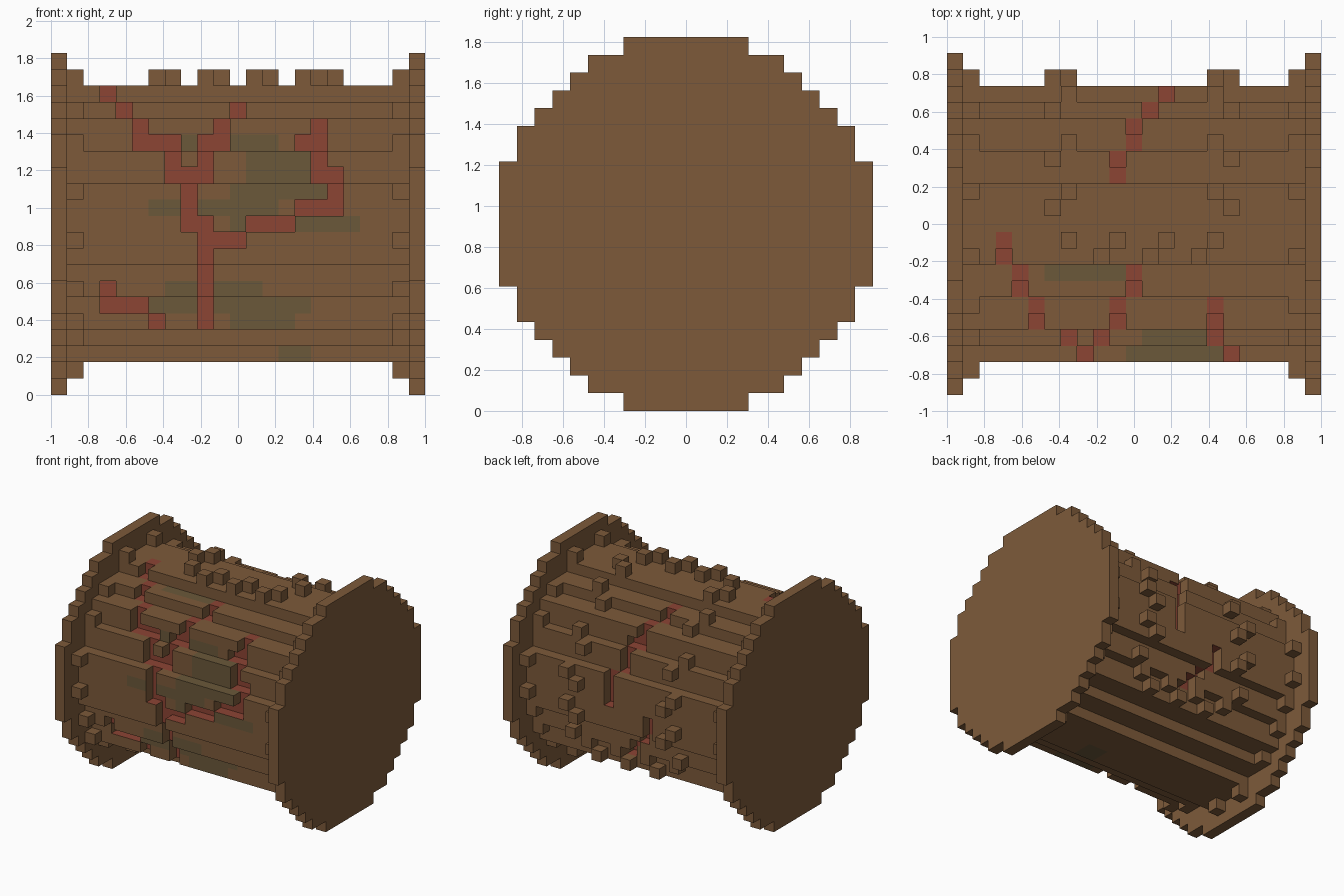
import bpy, bmesh
from mathutils import Vector

if "Cube" in bpy.data.objects:
    bpy.data.objects.remove(bpy.data.objects["Cube"], do_unlink=True)

S = 2 / 23                 # size of one block
MID = 10.5 * S             # height of the drum axis


def material(name, rgb):
    m = bpy.data.materials.new(name)
    m.use_nodes = True
    m.diffuse_color = (*rgb, 1)
    m.node_tree.nodes["Principled BSDF"].inputs["Base Color"].default_value = (*rgb, 1)
    return m


MATS = [material("brown hide", (0.205, 0.102, 0.042)),
        material("red cut", (0.262, 0.058, 0.034)),
        material("green stain", (0.147, 0.098, 0.042))]

# Half widths in blocks, by distance from the axis
DRUM = [8, 8, 8, 7, 7, 6, 6, 4, 2]
DISC = [10, 10, 10, 10, 9, 9, 8, 7, 6, 5, 3]


def finish(name, bm):
    bmesh.ops.remove_doubles(bm, verts=bm.verts, dist=1e-4)
    me = bpy.data.meshes.new(name)
    bm.to_mesh(me)
    bm.free()
    for m in MATS:
        me.materials.append(m)
    ob = bpy.data.objects.new(name, me)
    bpy.context.collection.objects.link(ob)


def end_disc(name, x):
    """Stepped round plate, one block thick."""
    right = []
    for k in range(-10, 11):
        w = (DISC[abs(k)] + 0.5) * S
        right += [(w, MID + (k - 0.5) * S), (w, MID + (k + 0.5) * S)]
    pts = []
    for p in right + [(-y, z) for y, z in reversed(right)]:
        if p not in pts:
            pts.append(p)
    bm = bmesh.new()
    face = bm.faces.new([bm.verts.new((x, y, z)) for y, z in pts])
    out = bmesh.ops.extrude_face_region(bm, geom=[face])
    bmesh.ops.translate(bm, vec=(S, 0, 0),
                        verts=[v for v in out["geom"] if isinstance(v, bmesh.types.BMVert)])
    bmesh.ops.recalc_face_normals(bm, faces=bm.faces)
    finish(name, bm)


DIRS = [(1, 0, 0), (-1, 0, 0), (0, 1, 0), (0, -1, 0), (0, 0, 1), (0, 0, -1)]


def blocks(name, cells, solid, paint=None):
    """Outer skin of a set of blocks (column, y, z)."""
    bm = bmesh.new()
    for c in sorted(cells):
        centre = Vector(((c[0] - 11) * S, c[1] * S, MID + c[2] * S))
        for d in DIRS:
            n = (c[0] + d[0], c[1] + d[1], c[2] + d[2])
            if n in solid or n[0] in (0, 22):
                continue
            nv = Vector(d)
            a = Vector((d[1], d[2], d[0]))
            b = nv.cross(a)
            f = bm.faces.new([bm.verts.new(centre + (nv + a * p + b * q) * S / 2)
                              for p, q in ((-1, -1), (1, -1), (1, 1), (-1, 1))])
            if paint:
                f.material_index = paint(c, n, d)
    finish(name, bm)


# Cuts as (column, first row, last row)
FRONT_CUTS = [(3, 8, 8), (4, 7, 7), (5, 5, 6), (6, 5, 5), (7, 3, 5), (8, 0, 3),
              (11, 7, 7), (10, 5, 6), (9, 3, 5), (9, -6, 0), (10, -1, -1), (11, -1, -1),
              (12, 0, 0), (13, 0, 0), (14, 0, 0), (15, 1, 1), (16, 1, 1), (17, 1, 3),
              (16, 3, 6), (15, 5, 5), (3, -5, -4), (4, -5, -5), (5, -5, -5), (6, -6, -6)]
BACK_CUTS = [(10, 7, 7), (11, 5, 6), (12, 3, 5), (13, 0, 2),
             (9, -2, -1), (10, -3, -3), (11, -4, -4), (12, -5, -5)]
groove, red_zone = set(), set()
for side, cuts in ((-1, FRONT_CUTS), (1, BACK_CUTS)):
    for i, lo, hi in cuts:
        for z in range(lo, hi + 1):
            w = DRUM[abs(z)]
            groove.add((i, side * w, z))
            red_zone |= {(i, side * w, z), (i, side * (w - 1), z)}

# Stains as (row, first column, last column)
STAINS = [(5, 8, 8), (5, 11, 13), (4, 12, 15), (3, 12, 15), (2, 11, 16), (1, 6, 7),
          (1, 9, 13), (0, 11, 11), (0, 15, 18), (-4, 7, 12), (-5, 6, 15),
          (-6, 11, 14), (-8, 14, 15)]
stain = {(i, z) for z, a, b in STAINS for i in range(a, b + 1)}


def paint(c, n, d):
    if d[0]:
        return 0
    if c in red_zone or n in red_zone:
        return 1
    if (c[0], c[2]) in stain and c[1] <= 1 - DRUM[abs(c[2])]:
        return 2
    if d[2] == 1 and c[1] == -3 and c[2] == 7 and 6 <= c[0] <= 10:
        return 2
    return 0


# Drum body with cuts taken out
body = {(i, y, z) for i in range(1, 22) for z in range(-8, 9)
        for y in range(-DRUM[abs(z)], DRUM[abs(z)] + 1)} - groove

# Stitches round the patch on the back
stitches = set()
for cols, y, z in (((7, 10, 13, 16), -1, -6 + 1), ((9, 12, 15), -2, -6)):
    for i in cols:
        stitches |= {(i, y, 9), (i, DRUM[abs(z)] + 1, z)}
for outer, inner in ((6, 7), (17, 16)):
    for y in (1, 4):
        stitches |= {(outer, y, DRUM[y] + 1), (inner, y + 1, DRUM[y + 1] + 1)}
    for z in (5, 2, -1):
        stitches |= {(outer, DRUM[abs(z)] + 1, z), (inner, DRUM[abs(z - 1)] + 1, z - 1)}
    stitches.add((outer, DRUM[4] + 1, -4))

# Studs where the drum meets the end discs
RING = [(2, 9), (-2, 9), (-5, 7), (-7, 5), (-9, 2), (-9, -1), (-8, -4), (-7, -6),
        (-5, -7), (-1, -9), (2, -9), (5, -7), (7, -5), (8, -3), (9, -1), (9, 2),
        (7, 5), (5, 7)]
studs = {(i, y, z) for i in (1, 21) for y, z in RING}

solid = body | stitches | studs
blocks("drum_body", body, solid, paint)
blocks("patch_stitches", stitches, solid)
blocks("rim_studs", studs, solid)
end_disc("right_end_disc", -1)
end_disc("left_end_disc", 1 - S)
